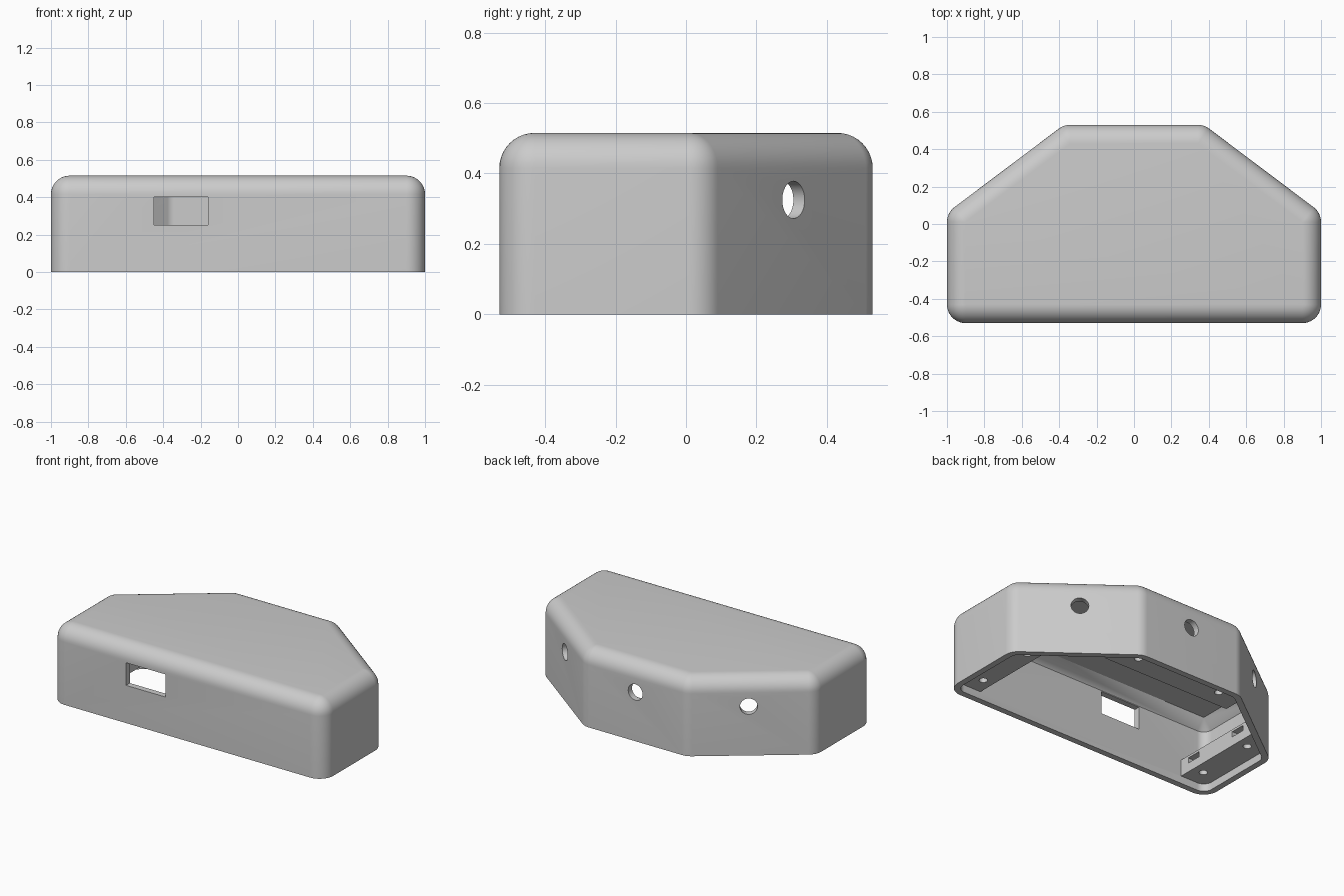
import bpy, bmesh, math
from mathutils import Vector, Matrix

old = bpy.data.objects.get("Cube")
if old:
    bpy.data.objects.remove(old, do_unlink=True)

HEIGHT, RADIUS, WALL = 0.515, 0.1, 0.04
SEGS = 10
OUTLINE = [Vector(p) for p in ((-1, -0.53), (1, -0.53), (1, 0.06),
                               (0.375, 0.53), (-0.375, 0.53), (-1, 0.06))]

grey = bpy.data.materials.new("plain grey")
grey.use_nodes = True
COLOUR = (0.6, 0.6, 0.6, 1)
grey.diffuse_color = COLOUR
grey.node_tree.nodes["Principled BSDF"].inputs["Base Color"].default_value = COLOUR


def make_object(name, bm):
    bmesh.ops.recalc_face_normals(bm, faces=bm.faces)
    mesh = bpy.data.meshes.new(name)
    bm.to_mesh(mesh)
    bm.free()
    mesh.materials.append(grey)
    obj = bpy.data.objects.new(name, mesh)
    bpy.context.collection.objects.link(obj)
    return obj


def ring(rho):
    """Outline with rounded corners of radius rho around fixed centres."""
    pts = []
    for i, p in enumerate(OUTLINE):
        a = (p - OUTLINE[i - 1]).normalized()
        b = (OUTLINE[(i + 1) % len(OUTLINE)] - p).normalized()
        n1, n2 = Vector((a.y, -a.x)), Vector((b.y, -b.x))
        centre = p - RADIUS * (n1 + n2) / (1 + n1.dot(n2))
        start, turn = math.atan2(n1.y, n1.x), math.acos(n1.dot(n2))
        for k in range(SEGS + 1):
            t = start + turn * k / SEGS
            pts.append(centre + rho * Vector((math.cos(t), math.sin(t))))
    return pts


def loft(name, levels):
    """Stack of rings, each given as (corner radius, height)."""
    bm = bmesh.new()
    loops = [[bm.verts.new((p.x, p.y, z)) for p in ring(rho)] for rho, z in levels]
    n = len(loops[0])
    for low, high in zip(loops, loops[1:]):
        for i in range(n):
            j = (i + 1) % n
            bm.faces.new((low[i], low[j], high[j], high[i]))
    bm.faces.new(loops[0])
    bm.faces.new(loops[-1])
    bmesh.ops.remove_doubles(bm, verts=bm.verts, dist=1e-5)
    return make_object(name, bm)


def box(name, low, high):
    low, high = Vector(low), Vector(high)
    bm = bmesh.new()
    bmesh.ops.create_cube(bm, size=1, matrix=Matrix.Translation((low + high) / 2)
                          @ Matrix.Diagonal((*(high - low), 1)))
    return make_object(name, bm)


def cylinder(name, centre, axis, radius, depth):
    bm = bmesh.new()
    turn = Vector(axis).to_track_quat("Z", "Y").to_matrix().to_4x4()
    bmesh.ops.create_cone(bm, cap_ends=True, segments=32, radius1=radius, radius2=radius,
                          depth=depth, matrix=Matrix.Translation(centre) @ turn)
    return make_object(name, bm)


def cut(target, cutter):
    mod = target.modifiers.new("cut", "BOOLEAN")
    mod.operation, mod.solver, mod.object = "DIFFERENCE", "EXACT", cutter
    graph = bpy.context.evaluated_depsgraph_get()
    mesh = bpy.data.meshes.new_from_object(target.evaluated_get(graph))
    target.modifiers.clear()
    target.data = mesh
    bpy.data.objects.remove(cutter, do_unlink=True)


# Outer case with rounded vertical and top edges
arc = [math.pi / 2 * k / SEGS for k in range(SEGS + 1)]
case = loft("case_shell", [(RADIUS, 0)] + [
    (RADIUS * math.cos(t), HEIGHT - RADIUS + RADIUS * math.sin(t)) for t in arc])

# Hollow with a chamfered ceiling, leaving screw blocks at both ends and the back
inner = RADIUS - WALL
cavity = loft("cavity", [(inner, -0.1), (inner, 0.405), (0, 0.47)])
BLOCK_LOW, BLOCK_HIGH = 0.05, 0.16
for side in (-1, 1):
    xs = sorted((side * 0.776, side * 1.2))
    cut(cavity, box("end_block", (xs[0], -0.7, BLOCK_LOW), (xs[1], 0.7, BLOCK_HIGH)))
cut(cavity, box("back_block", (-0.47, 0.29, BLOCK_LOW), (0.47, 0.7, BLOCK_HIGH)))
cut(case, cavity)

# Window in the front wall
cut(case, box("window", (-0.45, -0.7, 0.25), (-0.16, -0.45, 0.4)))

# Round holes in the three back walls
slope = (OUTLINE[3] - OUTLINE[2]).normalized()
for side in (-1, 1):
    cut(case, cylinder("side_hole", (side * 0.674, 0.305, 0.325),
                       (side * slope.y, -slope.x, 0), 0.053, 0.25))
cut(case, cylinder("back_hole", (0, 0.53, 0.325), (0, 1, 0), 0.053, 0.25))

# Screw holes and nut slots in the blocks
for side in (-1, 1):
    for y in (-0.375, 0.03):
        cut(case, cylinder("screw_hole", (side * 0.85, y, 0.11), (0, 0, 1), 0.025, 0.2))
        xs = sorted((side * 0.7, side * 0.9))
        cut(case, box("nut_slot", (xs[0], y - 0.05, 0.11), (xs[1], y + 0.05, 0.145)))
    x = side * 0.31
    cut(case, cylinder("screw_hole", (x, 0.41, 0.11), (0, 0, 1), 0.025, 0.2))
    cut(case, box("nut_slot", (x - 0.05, 0.2, 0.11), (x + 0.05, 0.45, 0.145)))

# Smooth the curved surfaces
bpy.ops.object.select_all(action="DESELECT")
case.select_set(True)
bpy.context.view_layer.objects.active = case
bpy.ops.object.shade_smooth_by_angle(angle=math.radians(25))
